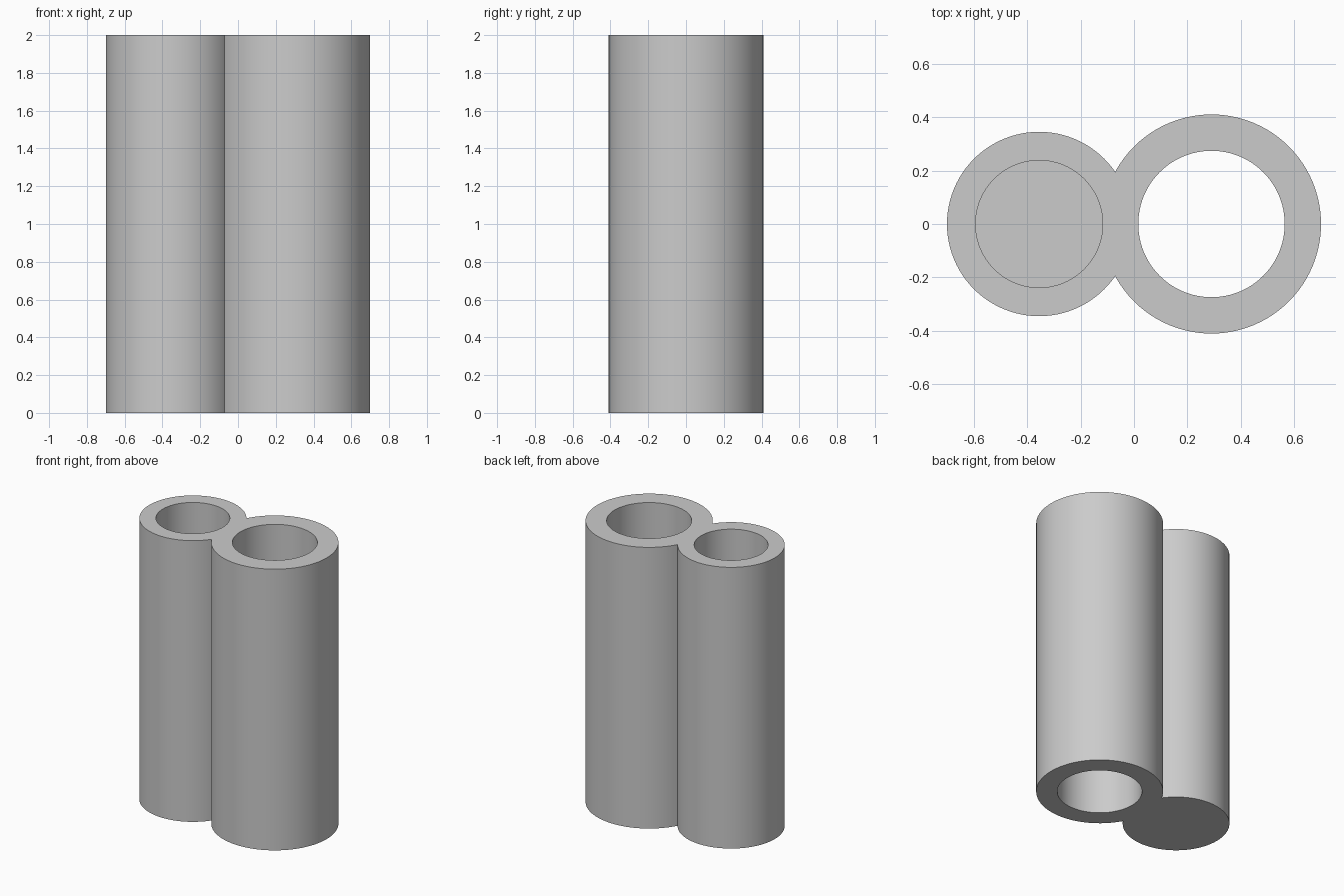
import bpy
import math

HEIGHT = 2.0
SMALL_X, SMALL_R, SMALL_BORE = -0.355, 0.345, 0.238
LARGE_X, LARGE_R, LARGE_BORE = 0.29, 0.41, 0.274
FLOOR = 0.12  # thickness under the blind bore

cube = bpy.data.objects.get("Cube")
if cube:
    bpy.data.objects.remove(cube, do_unlink=True)

# Single grey material
grey = bpy.data.materials.new("plain grey")
grey.use_nodes = True
colour = (0.6, 0.6, 0.6, 1.0)
grey.diffuse_color = colour
grey.node_tree.nodes["Principled BSDF"].inputs["Base Color"].default_value = colour


def cylinder(name, x, radius, bottom, top):
    bpy.ops.mesh.primitive_cylinder_add(
        vertices=96, radius=radius, depth=top - bottom,
        location=(x, 0, (top + bottom) / 2))
    obj = bpy.context.object
    obj.name = name
    obj.data.materials.append(grey)
    return obj


def combine(target, other, operation):
    mod = target.modifiers.new(operation.title(), "BOOLEAN")
    mod.operation = operation
    mod.solver = "EXACT"
    mod.object = other
    bpy.context.view_layer.objects.active = target
    bpy.ops.object.modifier_apply(modifier=mod.name)
    bpy.data.objects.remove(other, do_unlink=True)


# Two solid columns merged into one body
body = cylinder("twin_tube_body", LARGE_X, LARGE_R, 0, HEIGHT)
combine(body, cylinder("small_column", SMALL_X, SMALL_R, 0, HEIGHT), "UNION")

# Through bore in the large tube, blind bore in the small tube
combine(body, cylinder("through_bore", LARGE_X, LARGE_BORE, -0.2, HEIGHT + 0.2), "DIFFERENCE")
combine(body, cylinder("blind_bore", SMALL_X, SMALL_BORE, FLOOR, HEIGHT + 0.2), "DIFFERENCE")

# Smooth walls with crisp rims
bpy.ops.object.select_all(action="DESELECT")
body.select_set(True)
bpy.context.view_layer.objects.active = body
bpy.ops.object.shade_smooth_by_angle(angle=math.radians(30))
